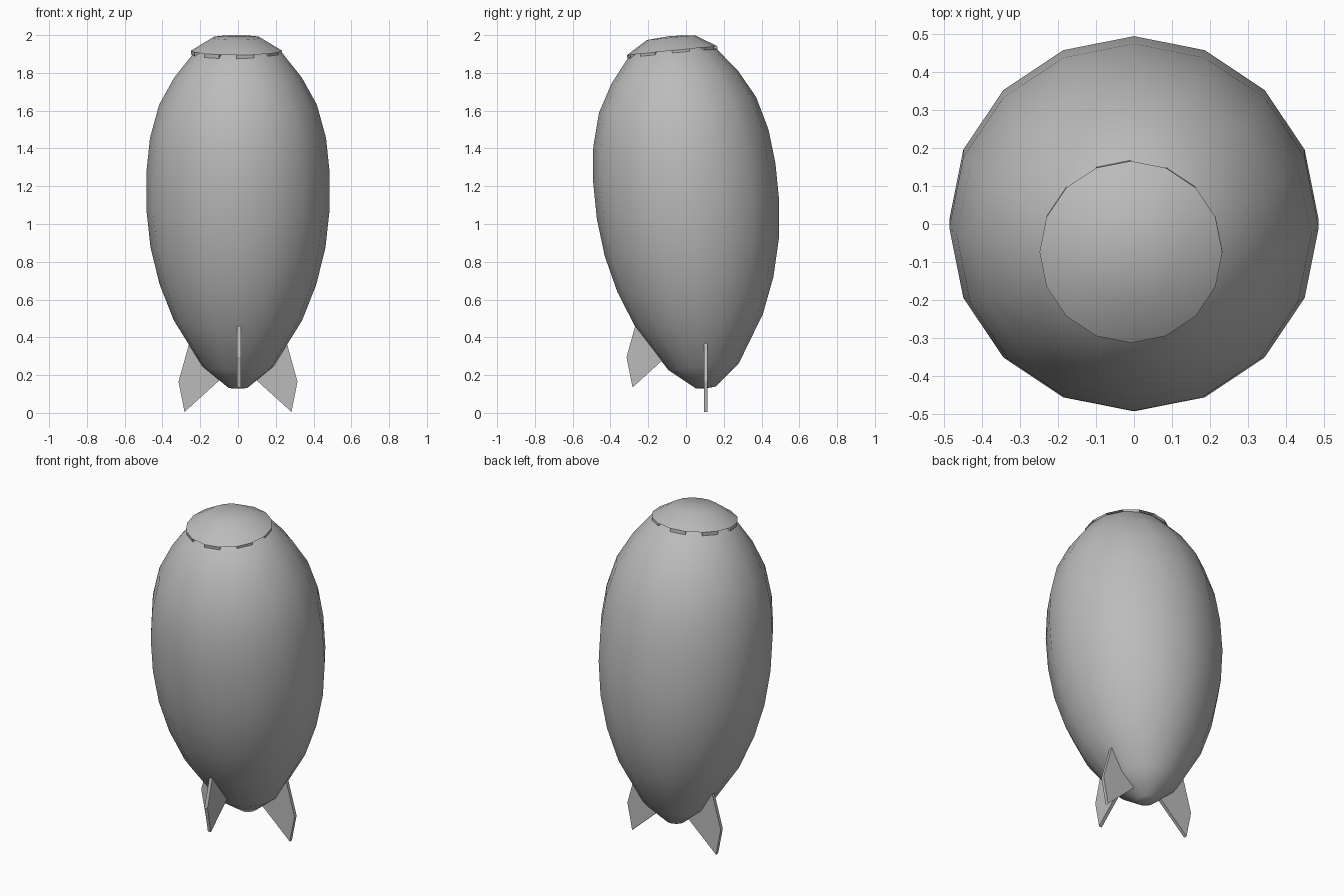
import bpy
import bmesh
from math import radians, cos, sin, tau
from mathutils import Vector

old = bpy.data.objects.get("Cube")
if old:
    bpy.data.objects.remove(old, do_unlink=True)

SEGMENTS = 16
TILT = radians(5.7)            # hull leans its top toward the front
BASE = Vector((0, 0.105, 0.13))

grey = bpy.data.materials.new("plain grey")
grey.use_nodes = True
COLOUR = (0.5, 0.5, 0.5, 1)
grey.diffuse_color = COLOUR
grey.node_tree.nodes["Principled BSDF"].inputs["Base Color"].default_value = COLOUR


def finish(name, bm, smooth_angle=None):
    bmesh.ops.recalc_face_normals(bm, faces=bm.faces)
    mesh = bpy.data.meshes.new(name)
    bm.to_mesh(mesh)
    bm.free()
    mesh.materials.append(grey)
    obj = bpy.data.objects.new(name, mesh)
    bpy.context.collection.objects.link(obj)
    if smooth_angle:
        bpy.ops.object.select_all(action='DESELECT')
        obj.select_set(True)
        bpy.context.view_layer.objects.active = obj
        bpy.ops.object.shade_smooth_by_angle(angle=radians(smooth_angle))
    return obj


def revolve(profile):
    """Closed solid of revolution; returns the mesh and its bands of faces."""
    bm = bmesh.new()
    rings = []
    for r, h in profile:
        if r == 0:
            rings.append([bm.verts.new((0, 0, h))] * SEGMENTS)
        else:
            rings.append([bm.verts.new((r * cos(tau * i / SEGMENTS),
                                        r * sin(tau * i / SEGMENTS), h))
                          for i in range(SEGMENTS)])
    bands = []
    for low, high in zip(rings, rings[1:]):
        band = []
        for i in range(SEGMENTS):
            j = (i + 1) % SEGMENTS
            corners = dict.fromkeys((low[i], low[j], high[j], high[i]))
            band.append(bm.faces.new(list(corners)))
        bands.append(band)
    return bm, bands


# Hull: egg-shaped body
bm, _ = revolve([(0, 0), (0.052, 0.004), (0.188, 0.116), (0.34, 0.362),
                 (0.415, 0.553), (0.463, 0.749), (0.485, 0.95),
                 (0.485, 1.15), (0.466, 1.332), (0.418, 1.508),
                 (0.338, 1.653), (0.236, 1.782), (0.12, 1.845), (0, 1.855)])
hull = finish("hull", bm, 80)

# Nose cap: shallow dome with alternating tabs under its rim
bm, bands = revolve([(0, 1.875), (0.127, 1.866), (0.24, 1.797),
                     (0.2, 1.797), (0, 1.797)])
for face in bands[2][::2]:
    tab = bmesh.ops.extrude_discrete_faces(bm, faces=[face])["faces"][0]
    bmesh.ops.translate(bm, verts=tab.verts, vec=(0, 0, -0.02))
cap = finish("nose_cap", bm, 40)

for obj in (hull, cap):
    obj.rotation_euler.x = TILT
    obj.location = BASE
cap.location.x = -0.008

# Fins: flat kite plates, outward distance and height
KITE = [(0.255, 0.38), (0.315, 0.165), (0.283, 0.005), (0.09, 0.18)]


def fin(name, location, turn, thickness=0.02):
    bm = bmesh.new()
    face = bm.faces.new([bm.verts.new((d, -thickness / 2, h)) for d, h in KITE])
    side = bmesh.ops.extrude_face_region(bm, geom=[face])["geom"]
    bmesh.ops.translate(bm, vec=(0, thickness, 0),
                        verts=[v for v in side if isinstance(v, bmesh.types.BMVert)])
    obj = finish(name, bm)
    obj.location = location
    obj.rotation_euler.z = turn


fin("left_fin", (0, 0.105, 0), 0)
fin("right_fin", (0, 0.105, 0), radians(180))
fin("front_fin", (0.005, 0, 0.13), radians(-90))
